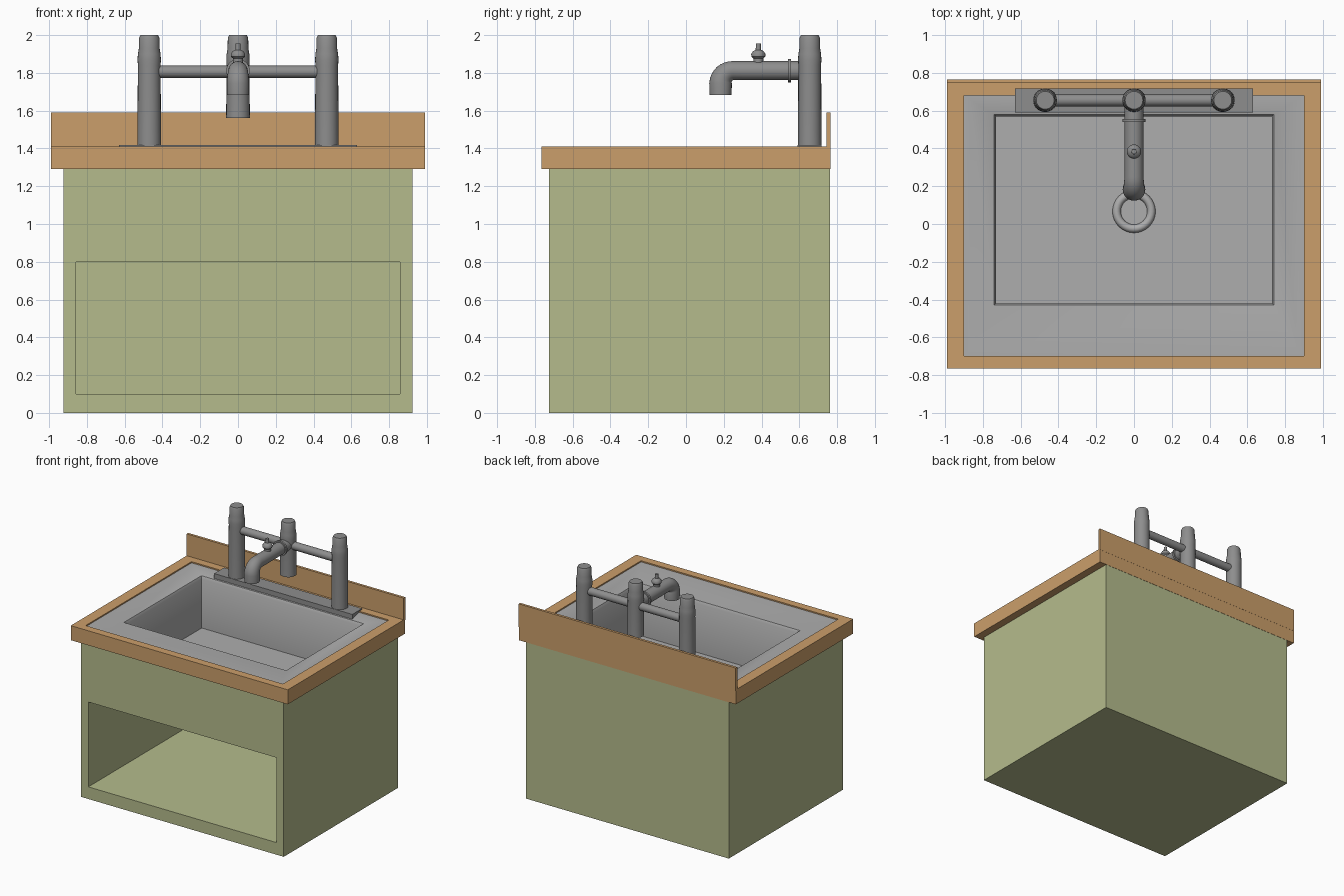
import bpy, bmesh, math
from mathutils import Vector

if "Cube" in bpy.data.objects:
    bpy.data.objects.remove(bpy.data.objects["Cube"])


def material(name, rgb):
    m = bpy.data.materials.new(name)
    m.diffuse_color = (*rgb, 1)
    m.use_nodes = True
    m.node_tree.nodes["Principled BSDF"].inputs["Base Color"].default_value = m.diffuse_color
    return m


GREEN = material("sage green", (0.46, 0.50, 0.265))
WOOD = material("warm wood", (0.60, 0.345, 0.145))
STEEL = material("sink steel", (0.42, 0.42, 0.42))
METAL = material("tap metal", (0.27, 0.27, 0.27))


def finish(bm, name, mat):
    me = bpy.data.meshes.new(name)
    bm.to_mesh(me)
    bm.free()
    me.materials.append(mat)
    ob = bpy.data.objects.new(name, me)
    bpy.context.collection.objects.link(ob)
    bpy.context.view_layer.objects.active = ob
    for o in bpy.context.selected_objects:
        o.select_set(False)
    ob.select_set(True)
    bpy.ops.object.shade_smooth_by_angle(angle=math.radians(40))
    return ob


def skin(bm, rings, cap=True, loop=False):
    """Bridge consecutive rings of points; cap the ends or close the loop."""
    rings = [[bm.verts.new(p) for p in r] for r in rings]
    n = len(rings[0])
    pairs = list(zip(rings, rings[1:])) + ([(rings[-1], rings[0])] if loop else [])
    for a, b in pairs:
        for i in range(n):
            j = (i + 1) % n
            bm.faces.new((a[i], a[j], b[j], b[i]))
    if cap and not loop:
        bm.faces.new(rings[0])
        bm.faces.new(rings[-1])
    bmesh.ops.recalc_face_normals(bm, faces=bm.faces)


def flat_rect(hx, y0, y1, z):
    return [(-hx, y0, z), (hx, y0, z), (hx, y1, z), (-hx, y1, z)]


def upright_rect(hx, z0, z1, y):
    return [(-hx, y, z0), (hx, y, z0), (hx, y, z1), (-hx, y, z1)]


def tube(name, stations, mat=METAL, n=24):
    """Round tube through (x, y, z, radius) stations."""
    bm = bmesh.new()
    pts = [Vector(s[:3]) for s in stations]
    rings = []
    for i, s in enumerate(stations):
        t = (pts[min(i + 1, len(pts) - 1)] - pts[max(i - 1, 0)]).normalized()
        u = Vector((1, 0, 0)) if abs(t.x) < 0.9 else Vector((0, 1, 0))
        v = t.cross(u)
        rings.append([pts[i] + s[3] * (u * math.cos(2 * math.pi * k / n) + v * math.sin(2 * math.pi * k / n))
                      for k in range(n)])
    skin(bm, rings)
    return finish(bm, name, mat)


# cabinet: box with a deep open front shelf, top left open under the counter
bm = bmesh.new()
skin(bm, [upright_rect(0.925, 0, 1.29, 0.763), upright_rect(0.925, 0, 1.29, -0.725),
          upright_rect(0.858, 0.1, 0.8, -0.725), upright_rect(0.858, 0.1, 0.8, 0.70)])
bmesh.ops.delete(bm, geom=[f for f in bm.faces if f.calc_center_median().z > 1.28], context='FACES')
finish(bm, "cabinet", GREEN)

# counter frame around the sink
bm = bmesh.new()
skin(bm, [flat_rect(0.99, -0.765, 0.765, 1.29), flat_rect(0.99, -0.765, 0.765, 1.41),
          flat_rect(0.90, -0.70, 0.68, 1.41), flat_rect(0.90, -0.70, 0.68, 1.29)], loop=True)
finish(bm, "counter", WOOD)

# backsplash board
bm = bmesh.new()
skin(bm, [flat_rect(0.99, 0.745, 0.766, 1.40), flat_rect(0.99, 0.745, 0.766, 1.59)])
finish(bm, "backsplash", WOOD)

# sink: sheet with a sunken basin
bm = bmesh.new()
skin(bm, [flat_rect(0.76, -0.45, 0.60, 0.93), flat_rect(0.76, -0.45, 0.60, 1.35),
          flat_rect(0.90, -0.70, 0.68, 1.37), flat_rect(0.90, -0.70, 0.68, 1.40),
          flat_rect(0.87, -0.67, 0.66, 1.40), flat_rect(0.74, -0.43, 0.58, 1.375),
          flat_rect(0.73, -0.42, 0.57, 1.355), flat_rect(0.73, -0.42, 0.57, 0.95)])
finish(bm, "sink", STEEL)

# drain ring on the basin floor
bm = bmesh.new()
N, M = 32, 10
rings = []
for i in range(N):
    a = 2 * math.pi * i / N
    rings.append([((0.092 + 0.022 * math.cos(b)) * math.cos(a), 0.067 + (0.092 + 0.022 * math.cos(b)) * math.sin(a),
                   0.955 + 0.022 * math.sin(b)) for b in (2 * math.pi * k / M for k in range(M))])
skin(bm, rings, loop=True)
finish(bm, "drain_ring", STEEL)

# tap base plate
bm = bmesh.new()
skin(bm, [flat_rect(0.63, 0.59, 0.718, 1.37), flat_rect(0.63, 0.59, 0.718, 1.418)])
finish(bm, "tap_plate", METAL)

# three posts with rounded caps
PY = 0.655
for name, x, base in (("left_post", -0.47, 1.40), ("right_post", 0.47, 1.40), ("middle_post", 0, 1.56)):
    tube(name, [(x, PY, base, 0.063), (x, PY, 1.84, 0.060), (x, PY, 1.87, 0.062), (x, PY, 1.90, 0.060),
                (x, PY, 1.93, 0.055), (x, PY, 1.985, 0.054), (x, PY, 2.0, 0.047)])

# cross bar
tube("cross_bar", [(-0.47, PY, 1.806, 0.032), (0.47, PY, 1.806, 0.032)])

# spout bending down at the front
bend = []
for i in range(9):
    a = math.pi / 2 * i / 8
    bend.append((0, 0.25 - 0.067 * math.sin(a), 1.745 + 0.067 * math.cos(a), 0.05 + 0.010 * i / 8))
tube("spout", [(0, 0.65, 1.812, 0.05), (0, 0.30, 1.812, 0.05)] + bend + [(0, 0.183, 1.682, 0.058)])
tube("spout_flange", [(0, 0.54, 1.812, 0.062), (0, 0.556, 1.812, 0.062)])

# valve on the spout
VY = 0.383
tube("valve", [(0, VY, z, r) for z, r in ((1.84, 0.026), (1.876, 0.026), (1.886, 0.037), (1.900, 0.038),
                                         (1.915, 0.028), (1.922, 0.014), (1.955, 0.013))])
